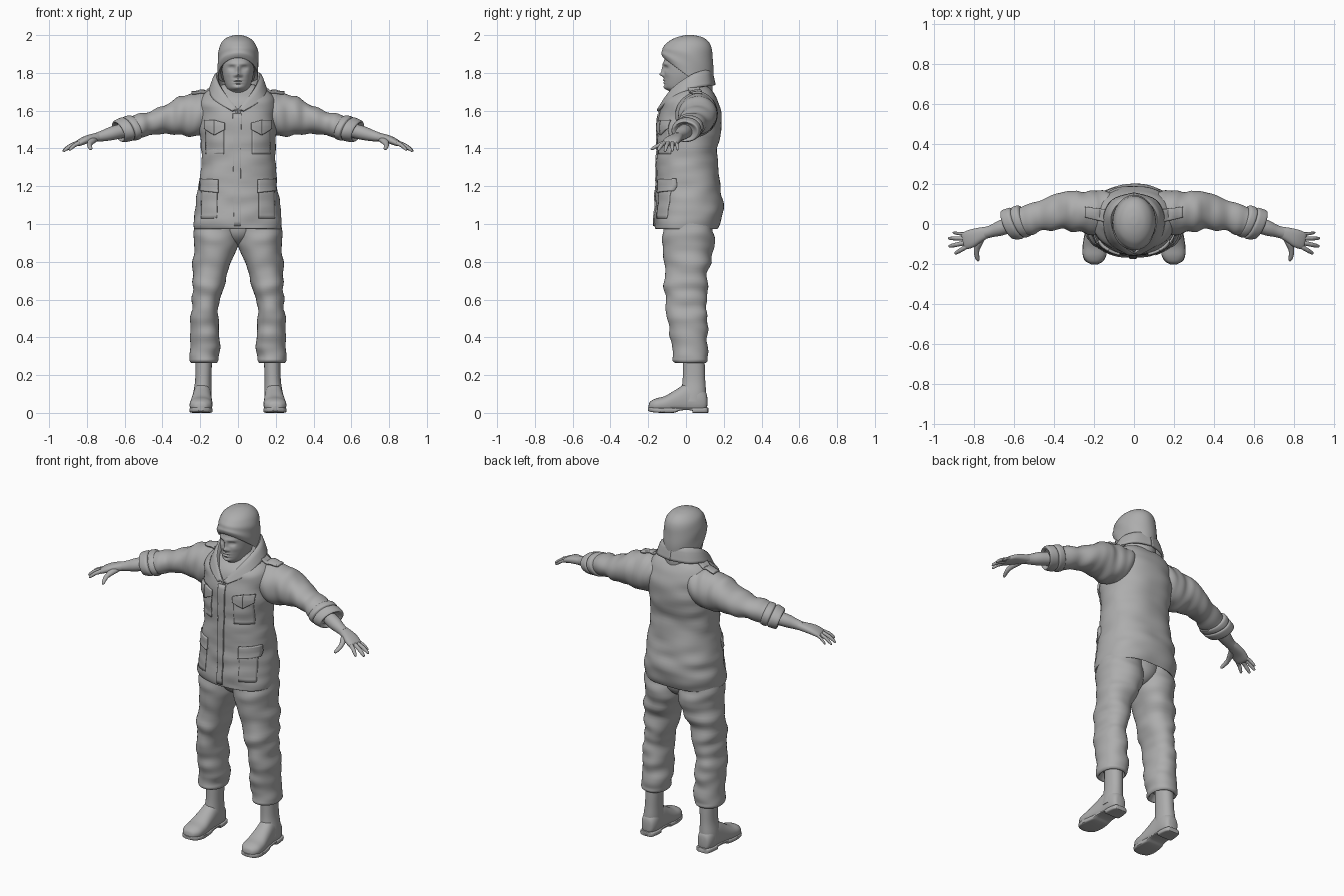
import bpy, bmesh, math
from mathutils import Vector, noise
from mathutils.bvhtree import BVHTree

grey = bpy.data.materials.new("plain grey")
grey.diffuse_color = (0.42, 0.42, 0.42, 1)


def catmull(rows, sub):
    """Smooth interpolation through rows of numbers."""
    out, n = [], len(rows)
    for i in range(n - 1):
        p = [rows[max(0, min(n - 1, i + k))] for k in (-1, 0, 1, 2)]
        for s in range(sub):
            t = s / sub
            out.append([0.5 * (2 * b + (c - a) * t + (2 * a - 5 * b + 4 * c - d) * t * t
                        + (3 * b - a - 3 * c + d) * t ** 3) for a, b, c, d in zip(*p)])
    return out + [list(rows[-1])]


def make(name, verts, faces, mirror=False, thick=0, angle=40):
    me = bpy.data.meshes.new(name)
    me.from_pydata([tuple(v) for v in verts], [], faces)
    bm = bmesh.new()
    bm.from_mesh(me)
    bmesh.ops.recalc_face_normals(bm, faces=bm.faces)
    bm.to_mesh(me)
    bm.free()
    me.materials.append(grey)
    ob = bpy.data.objects.new(name, me)
    bpy.context.collection.objects.link(ob)
    if thick:
        m = ob.modifiers.new("thickness", 'SOLIDIFY')
        m.thickness, m.offset = thick, 0
    if mirror:
        ob.modifiers.new("mirror", 'MIRROR')
    bpy.context.view_layer.objects.active = ob
    ob.select_set(True)
    bpy.ops.object.shade_smooth_by_angle(angle=math.radians(angle))
    ob.select_set(False)
    return ob


def loft(name, rings, axis='z', sides=32, sub=4, power=2.0, crease=0, warp=None, mirror=False):
    """Skin rings (x, y, z, radius1, radius2, tilt) stacked along an axis."""
    rows = catmull([tuple(r) + (0,) * (6 - len(r)) for r in rings], sub)
    verts = []
    for x, y, z, a, b, tilt in rows:
        a, b = max(a, .001), max(b, .001)
        for k in range(sides):
            t = 2 * math.pi * k / sides
            c, s = math.cos(t), math.sin(t)
            p = a * math.copysign(abs(c) ** (2 / power), c)
            q = b * math.copysign(abs(s) ** (2 / power), s)
            if crease:
                # cloth folds: noise stretched around the limb
                f = Vector((x + p * .4, y + q * .4, z)) if axis == 'z' else Vector((x, p * .4, q * .4))
                g = 1 + crease * noise.noise(f * 17) / max(a, b)
                p, q = p * g, q * g
            v = {'z': (x + p, y + q, z + tilt * q), 'x': (x + tilt * (p + q), y + p, z + q),
                 'y': (x + p, y, z + q)}[axis]
            verts.append(warp(Vector(v)) if warp else Vector(v))
    n = len(rows)
    faces = [(i * sides + k, i * sides + (k + 1) % sides, (i + 1) * sides + (k + 1) % sides,
              (i + 1) * sides + k) for i in range(n - 1) for k in range(sides)]
    faces += [tuple(range(sides)), tuple(range((n - 1) * sides, n * sides))]
    return make(name, verts, faces, mirror)


# jacket body: z, front y, back y, half width
body = [(1.02, -.13, .14, .2), (.978, -.155, .165, .226), (.985, -.166, .176, .234),
        (1.05, -.165, .195, .23), (1.12, -.16, .192, .222), (1.2, -.158, .184, .212), (1.3, -.155, .168, .2),
        (1.4, -.152, .166, .194), (1.5, -.15, .186, .2), (1.6, -.138, .182, .205),
        (1.66, -.112, .165, .2), (1.7, -.075, .145, .165), (1.73, -.045, .12, .11), (1.74, -.03, .1, .07)]
jacket = loft("jacket_body", [(0, (f + b) / 2, z, w, (b - f) / 2) for z, f, b, w in body],
              sides=64, sub=5, power=2.3, crease=.012)

# sleeves, rolled cuffs, forearms
sleeve = loft("sleeves", [(.09, .06, 1.6, .08, .07), (.17, .06, 1.585, .108, .112), (.25, .06, 1.578, .105, .112),
                          (.35, .058, 1.567, .092, .086), (.45, .045, 1.543, .08, .067),
                          (.54, .025, 1.515, .07, .058, .2), (.58, .015, 1.505, .064, .055, .3)],
              'x', 40, 8, crease=.018, mirror=True)
loft("rolled_cuffs", [(.545, .025, 1.515, .06, .05, .35), (.55, .023, 1.512, .074, .062, .4),
                      (.575, .014, 1.504, .076, .063, .4), (.583, .012, 1.502, .068, .056, .4),
                      (.592, .008, 1.5, .076, .062, .4), (.622, -.004, 1.492, .074, .06, .4),
                      (.632, -.008, 1.488, .066, .052, .4), (.62, -.004, 1.492, .045, .04, .4)],
     'x', 40, 4, crease=.01, mirror=True)
loft("forearms", [(.58, .01, 1.5, .04, .038), (.66, -.018, 1.482, .038, .036, .2), (.71, -.035, 1.468, .03, .029, .2),
                  (.745, -.046, 1.46, .028, .024, .2)], 'x', 24, mirror=True)

# hands
loft("palms", [(.73, -.04, 1.463, .027, .022, .2), (.77, -.055, 1.455, .036, .022, .2), (.81, -.072, 1.444, .044, .02, .2),
               (.845, -.084, 1.428, .042, .016, .2), (.856, -.088, 1.422, .034, .008, .2)], 'x', 24, power=2.4, mirror=True)
fingers = [("little", (.835, -.052, 1.432), (.905, -.044, 1.392), .0085),
           ("ring", (.845, -.072, 1.43), (.928, -.072, 1.386), .01),
           ("middle", (.845, -.094, 1.43), (.926, -.112, 1.384), .0105),
           ("index", (.835, -.112, 1.43), (.895, -.148, 1.39), .0105)]
for label, p, q, r in fingers:
    p, q = Vector(p), Vector(q)
    rows = [(*(p.lerp(q, t) + Vector((0, 0, .007 * math.sin(math.pi * t)))), r * k, r * k, .3)
            for t, k in ((-.1, .9), (.15, 1.1), (.45, .95), (.55, 1), (.8, .85), (.95, .6), (1, .1))]
    loft(label + "_fingers", rows, 'x', 12, 3, mirror=True)
loft("thumbs", [(.76, -.07, 1.448, .018, .016), (.775, -.1, 1.438, .019, .016), (.785, -.13, 1.424, .014, .013),
                (.785, -.155, 1.412, .0125, .011), (.78, -.178, 1.4, .009, .009), (.778, -.188, 1.396, .001, .001)],
     'y', 14, mirror=True)

# trousers
loft("trouser_legs", [(.105, .015, 1.06, .11, .13), (.115, .014, .96, .121, .136), (.119, .014, .88, .116, .133),
                      (.138, .007, .78, .1, .122), (.156, .0, .68, .084, .112), (.168, -.002, .6, .073, .108),
                      (.175, .006, .52, .072, .105), (.178, .012, .44, .074, .102), (.18, .018, .36, .077, .097),
                      (.181, .022, .3, .078, .093), (.181, .023, .275, .074, .089), (.181, .024, .266, .06, .07),
                      (.181, .024, .3, .05, .055)], sides=40, sub=6, power=2.2, crease=.016, mirror=True)
loft("seat", [(0, .014, 1.06, .15, .125), (0, .014, .96, .12, .122), (0, .016, .91, .07, .09), (0, .016, .885, .02, .04)])

# boots
loft("boot_shafts", [(.181, .04, .32, .044, .056), (.182, .042, .24, .043, .058), (.184, .042, .17, .043, .06),
                     (.188, .04, .11, .048, .066), (.19, .035, .06, .05, .07)], sides=28, power=2.2, mirror=True)


def flat_base(v):
    return Vector((v.x, v.y, max(v.z, .022)))


loft("boot_feet", [(.188, .113, .06, .01, .02), (.188, .105, .06, .035, .05), (.188, .07, .07, .048, .075),
                   (.189, .01, .075, .049, .085), (.192, -.05, .06, .054, .065), (.195, -.11, .045, .06, .045),
                   (.197, -.16, .04, .057, .036), (.198, -.19, .035, .035, .024), (.198, -.198, .03, .01, .008)],
     'y', 28, 5, power=2.3, warp=flat_base, mirror=True)
loft("boot_soles", [(.188, .118, .014, .02, .013), (.188, .11, .014, .042, .014), (.188, .06, .014, .051, .014),
                    (.189, .035, .014, .05, .014), (.189, .03, .02, .049, .007), (.191, -.03, .02, .052, .007),
                    (.193, -.06, .014, .056, .013), (.196, -.13, .014, .062, .014), (.198, -.18, .017, .05, .013),
                    (.198, -.202, .02, .015, .009)], 'y', 24, 3, power=5, mirror=True)

# head, shaped by soft bumps: x, z, x size, z size, height
bumps = [(0, 1.815, .011, .026, .012), (0, 1.792, .014, .011, .02), (.016, 1.786, .008, .008, .007),
         (.033, 1.826, .017, .011, -.013), (.033, 1.825, .009, .005, .005), (.03, 1.848, .028, .008, .005),
         (.048, 1.795, .018, .016, .004), (0, 1.762, .02, .004, .006), (0, 1.755, .024, .0025, -.004),
         (0, 1.748, .018, .005, .006), (0, 1.738, .022, .005, -.003), (0, 1.722, .022, .012, .008)]


def sculpt(v):
    if v.y < 0:
        for x, z, sx, sz, h in bumps:
            for m in {x, -x}:
                v.y -= h * math.exp(-((v.x - m) / sx) ** 2 - ((v.z - z) / sz) ** 2)
    return v


loft("head", [(0, .02, 1.6, .065, .065), (0, .015, 1.66, .06, .062), (0, .0, 1.7, .054, .085),
              (0, -.012, 1.722, .063, .098), (0, -.01, 1.76, .075, .106), (0, -.006, 1.8, .083, .11),
              (0, -.003, 1.85, .085, .115), (0, 0, 1.91, .08, .105)], sides=96, sub=9, power=2.1, warp=sculpt)

# knitted cap with a rim that drops towards the nape
loft("cap", [(0, .008, 1.80, .09, .115, -.72), (0, .008, 1.785, .1, .124, -.75), (0, .007, 1.79, .104, .129, -.73),
             (0, .006, 1.82, .107, .135, -.6), (0, .008, 1.86, .108, .137, -.42), (0, .012, 1.91, .106, .131, -.22),
             (0, .017, 1.955, .09, .113, -.08), (0, .018, 1.985, .06, .075), (0, .02, 1.998, .025, .03),
             (0, .02, 2.0, .002, .002)], sides=48, sub=5, crease=.006)

# neck scarf in stacked folds
loft("scarf", [(0, .0, 1.6, .085, .1, .3), (0, -.002, 1.635, .085, .098, .3), (0, .0, 1.65, .078, .09, .3),
               (0, .0, 1.665, .083, .094, .3), (0, .0, 1.69, .078, .089, .3), (0, .0, 1.7, .066, .078, .3)], crease=.008)

# collar: stand, fold and fall rails, mirrored
rails = [[(0, .1, 1.71), (.06, .085, 1.71), (.092, .02, 1.69), (.07, -.07, 1.635), (.002, -.138, 1.58)],
         [(0, .128, 1.815), (.075, .105, 1.81), (.116, .03, 1.785), (.088, -.075, 1.71), (.006, -.146, 1.605)],
         [(0, .152, 1.735), (.105, .118, 1.73), (.148, .03, 1.715), (.125, -.085, 1.655), (.03, -.15, 1.598)]]
lines = [catmull(r, 6) for r in rails]
grid = [catmull([a, [b[0], b[1], b[2]], c], 5) for a, b, c in zip(*lines)]
w = len(grid[0])
make("collar", [v for row in grid for v in row],
     [(i * w + j, i * w + j + 1, (i + 1) * w + j + 1, (i + 1) * w + j)
      for i in range(len(grid) - 1) for j in range(w - 1)], True, .012)

# plates wrapped onto the jacket by casting rays
trees = [BVHTree.FromPolygons([v.co for v in o.data.vertices], [p.vertices for p in o.data.polygons])
         for o in (jacket, sleeve)]


def patch(name, corners, down=False, lift=.004, thick=.012, mirror=True, n=10):
    a, b, c, d = [Vector(p) for p in corners]
    verts = []
    for i in range(n + 1):
        for j in range(n + 1):
            p = a.lerp(b, j / n).lerp(d.lerp(c, j / n), i / n)
            start, ray = ((p.x, p.y, 3), (0, 0, -1)) if down else ((p.x, -1, p.y), (0, 1, 0))
            hits = [h for h in (t.ray_cast(Vector(start), Vector(ray)) for t in trees) if h[0]]
            if not hits:
                hits = [trees[0].find_nearest(Vector((p.x, -.1, p.y)))]
            h = min(hits, key=lambda k: k[3])
            verts.append(h[0] - Vector(ray) * lift)
    make(name, verts, [(i * (n + 1) + j, i * (n + 1) + j + 1, (i + 1) * (n + 1) + j + 1, (i + 1) * (n + 1) + j)
                       for i in range(n) for j in range(n)], mirror, thick)


for side in (("chest_flap_inner", [(.07, 1.535), (.125, 1.55), (.125, 1.47), (.07, 1.5)]),
             ("chest_flap_outer", [(.125, 1.55), (.175, 1.55), (.175, 1.505), (.125, 1.47)]),
             ("chest_pocket", [(.075, 1.51), (.17, 1.51), (.17, 1.37), (.075, 1.37)]),
             ("hip_flap", [(.105, 1.235), (.198, 1.24), (.198, 1.175), (.105, 1.165)]),
             ("hip_pocket", [(.11, 1.2), (.19, 1.2), (.195, 1.03), (.11, 1.03)])):
    pocket = "pocket" in side[0]
    patch(side[0], side[1], lift=.001 if pocket else .006, thick=.006 if pocket else .014)
patch("front_placket", [(-.028, 1.585), (.018, 1.585), (.012, .99), (-.022, .99)], lift=.003, thick=.008, mirror=False, n=24)
patch("shoulder_straps", [(.12, .005), (.245, .035), (.245, .085), (.12, .07)], down=True, lift=.007)
